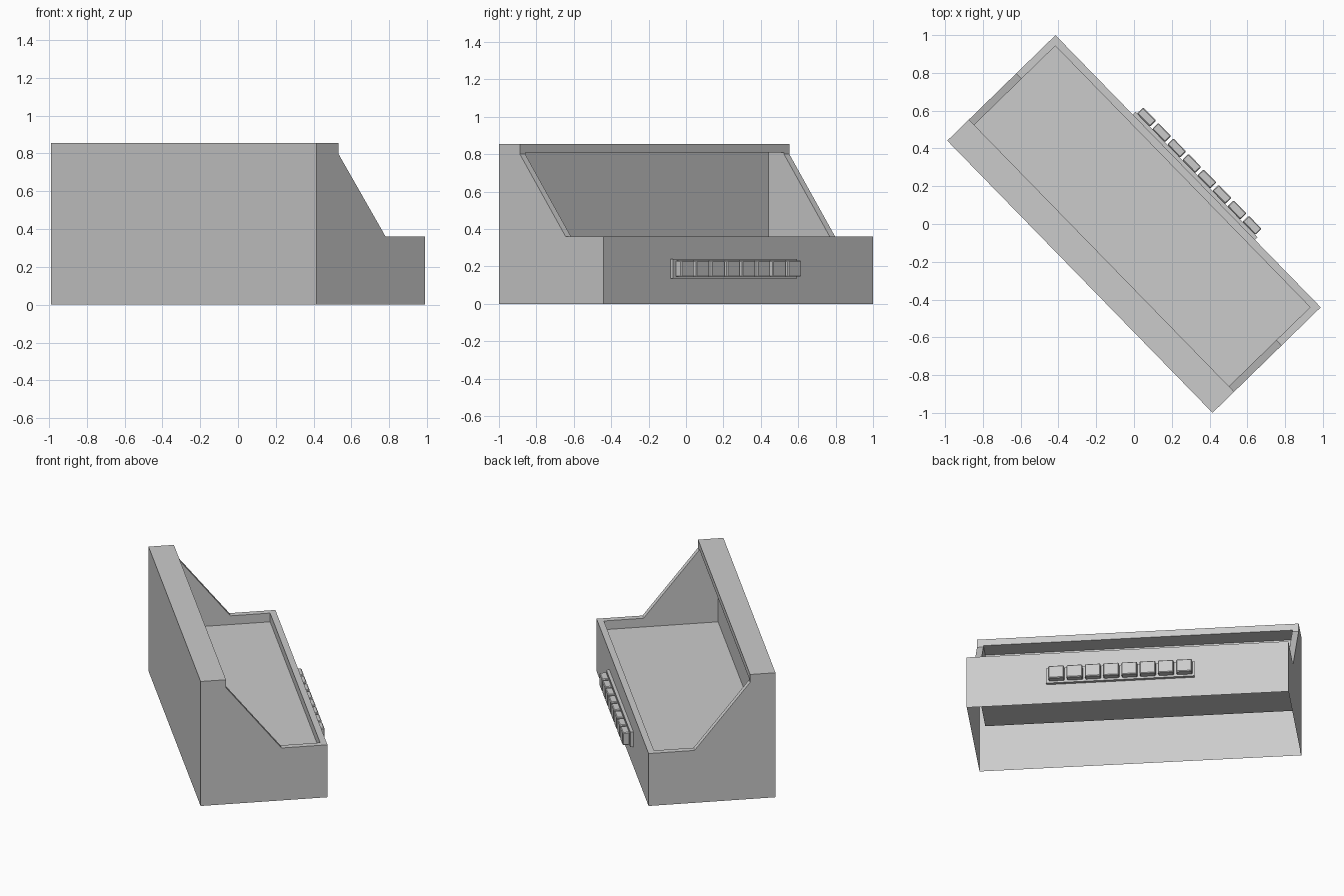
import bpy, bmesh, math
from mathutils import Matrix

if "Cube" in bpy.data.objects:
    bpy.data.objects.remove(bpy.data.objects["Cube"])

ANGLE = math.radians(-45.73)   # whole model is turned about z
HALF_L, HALF_D, WALL = 1.006, 0.40, 0.04


def add_object(name, bm):
    bmesh.ops.recalc_face_normals(bm, faces=bm.faces)
    mesh = bpy.data.meshes.new(name)
    bm.to_mesh(mesh)
    bm.free()
    ob = bpy.data.objects.new(name, mesh)
    ob.rotation_euler.z = ANGLE
    bpy.context.collection.objects.link(ob)
    return ob


def box(name, lo, hi, bevel=0):
    bm = bmesh.new()
    size = [b - a for a, b in zip(lo, hi)]
    mid = [(a + b) / 2 for a, b in zip(lo, hi)]
    bmesh.ops.create_cube(bm, size=1, matrix=Matrix.Translation(mid) @ Matrix.Diagonal((*size, 1)))
    if bevel:
        bmesh.ops.bevel(bm, geom=bm.edges[:], offset=bevel, segments=1, affect='EDGES')
    return add_object(name, bm)


# Housing: side profile (depth, height) extruded along the length
profile = [(-HALF_D, 0), (HALF_D, 0), (HALF_D, 0.36), (0.11, 0.36),
           (-0.24, 0.80), (-0.24, 0.855), (-HALF_D, 0.855)]
bm = bmesh.new()
face = bm.faces.new([bm.verts.new((-HALF_L, y, z)) for y, z in profile])
ext = bmesh.ops.extrude_face_region(bm, geom=[face], use_keep_orig=True)
bmesh.ops.translate(bm, vec=(2 * HALF_L, 0, 0),
                    verts=[g for g in ext['geom'] if isinstance(g, bmesh.types.BMVert)])
housing = add_object("housing", bm)

# Tray recess cut under the top ledge
cutter = box("recess_cutter", (-HALF_L + WALL, -HALF_D + WALL, 0.30),
             (HALF_L - WALL, HALF_D - WALL, 0.81))
mod = housing.modifiers.new("recess", 'BOOLEAN')
mod.operation = 'DIFFERENCE'
mod.solver = 'EXACT'
mod.object = cutter
bpy.context.view_layer.update()
cut = bpy.data.meshes.new_from_object(housing.evaluated_get(bpy.context.evaluated_depsgraph_get()))
housing.modifiers.clear()
housing.data = cut
bpy.data.objects.remove(cutter)

# Underside is open
bm = bmesh.new()
bm.from_mesh(cut)
bottom = [f for f in bm.faces if all(v.co.z < 0.001 for v in f.verts)]
bmesh.ops.delete(bm, geom=bottom, context='FACES')
bm.to_mesh(cut)
bm.free()

# Row of eight buttons on a thin backing strip
box("button_strip", (-0.42, HALF_D, 0.135), (0.507, 0.42, 0.24))
for i in range(8):
    x = -0.408 + i * 0.1143
    box(f"button_{i + 1}", (x, 0.42, 0.145), (x + 0.098, 0.466, 0.232), bevel=0.005)
